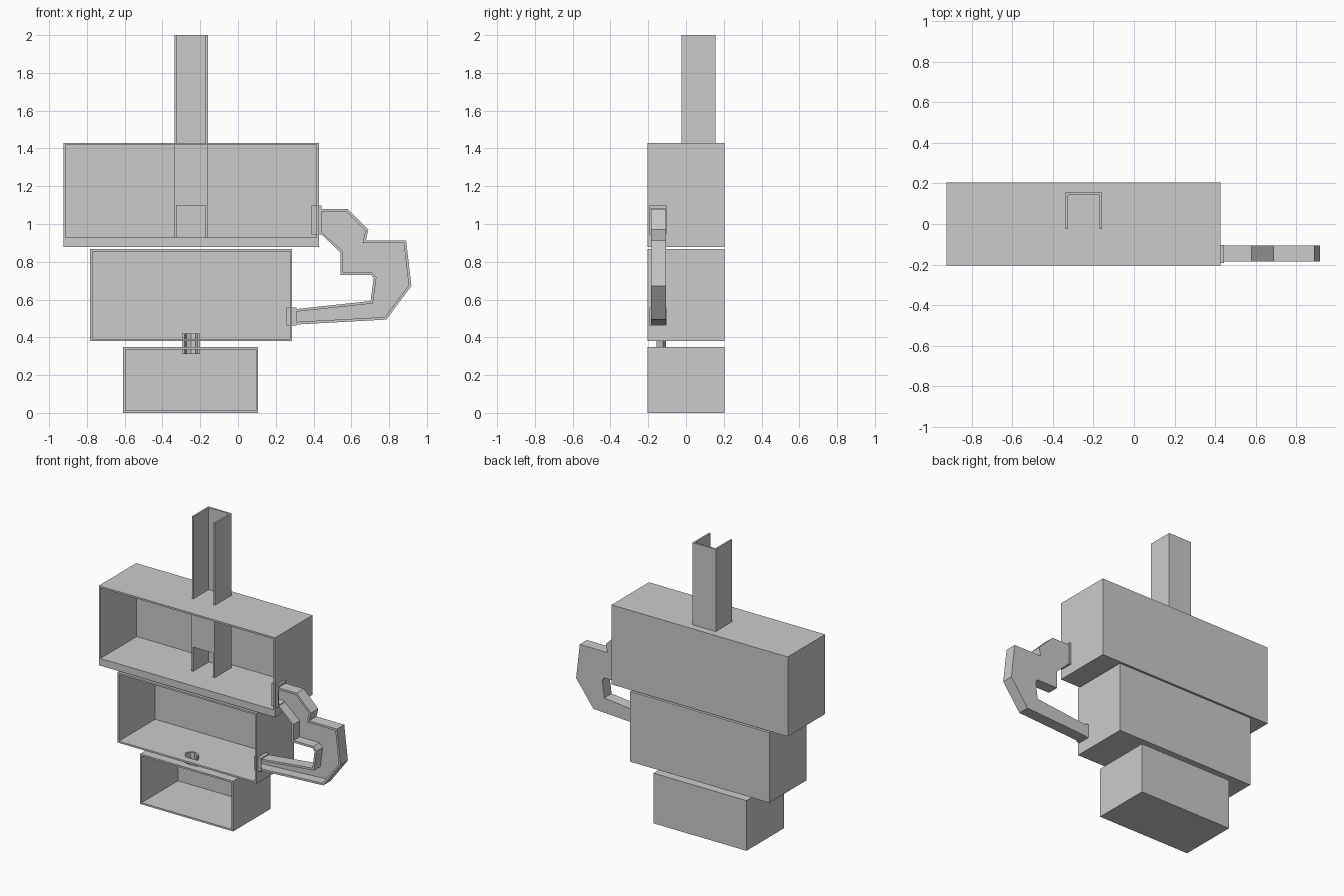
import bpy, bmesh, math
from mathutils import Vector

if "Cube" in bpy.data.objects:
    bpy.data.objects.remove(bpy.data.objects["Cube"])

T = 0.012            # wall thickness
Y0, Y1 = -0.205, 0.205


def solid(name, parts):
    """One object from prisms: (2D profile, axis 'y' or 'z', start, end)."""
    bm = bmesh.new()
    for pts, axis, a, b in parts:
        def at(p, d):
            return (p[0], d, p[1]) if axis == 'y' else (p[0], p[1], d)
        lo = [bm.verts.new(at(p, a)) for p in pts]
        hi = [bm.verts.new(at(p, b)) for p in pts]
        bm.faces.new(lo)
        bm.faces.new(hi[::-1])
        n = len(pts)
        for i in range(n):
            j = (i + 1) % n
            bm.faces.new((lo[j], lo[i], hi[i], hi[j]))
    bmesh.ops.recalc_face_normals(bm, faces=bm.faces[:])
    me = bpy.data.meshes.new(name)
    bm.to_mesh(me)
    bm.free()
    ob = bpy.data.objects.new(name, me)
    bpy.context.collection.objects.link(ob)
    return ob


def rect(x0, x1, z0, z1):
    return [(x0, z0), (x1, z0), (x1, z1), (x0, z1)]


def cut(target, cutter):
    cutter.hide_render = True
    cutter.hide_viewport = True
    m = target.modifiers.new("opening", 'BOOLEAN')
    m.operation = 'DIFFERENCE'
    m.solver = 'EXACT'
    m.object = cutter


def open_box(name, x0, x1, z0, z1, floor=T):
    """Thin chamber that is open towards the front."""
    u = [(x0, Y0), (x1, Y0), (x1, Y1), (x0, Y1)]
    box = solid(name, [(u, 'z', z0, z1)])
    inner = solid(name + "_cutter", [(rect(x0 + T, x1 - T, z0 + floor, z1 - T), 'y', Y0 - 0.1, Y1 - T)])
    cut(box, inner)
    return box


def offset(path, d):
    """Shift an open polyline sideways by d, keeping its end x positions."""
    pts = [Vector(p) for p in path]
    out = []
    for i, p in enumerate(pts):
        dirs = []
        if i > 0:
            dirs.append((p - pts[i - 1]).normalized())
        if i < len(pts) - 1:
            dirs.append((pts[i + 1] - p).normalized())
        norms = [Vector((v.y, -v.x)) for v in dirs]
        m = sum(norms, Vector((0, 0))).normalized()
        q = p + m * d / max(m.dot(norms[0]), 0.4)
        if i in (0, len(pts) - 1):
            q.x = p.x
        out.append(tuple(q))
    return out


# three chambers
upper = open_box("upper_chamber", -0.925, 0.428, 0.878, 1.43, 0.05)
middle = open_box("middle_chamber", -0.783, 0.287, 0.38, 0.867)
lower = open_box("lower_chamber", -0.608, 0.106, 0.0, 0.348)

# chimney: channel with a closed front and a hearth opening inside the chamber
cx0, cx1, cy0, cy1, zf = -0.337, -0.159, -0.025, 0.155, 0.928
channel = [(cx0, cy0), (cx0 + T, cy0), (cx0 + T, cy1 - T), (cx1 - T, cy1 - T),
           (cx1 - T, cy0), (cx1, cy0), (cx1, cy1), (cx0, cy1)]
solid("chimney", [(channel, 'z', zf, 2.0)])
front = [(cx0, zf), (-0.325, zf), (-0.325, 1.097), (-0.173, 1.097),
         (-0.173, zf), (cx1, zf), (cx1, 1.418), (cx0, 1.418)]
solid("chimney_front", [(front, 'y', cy0 - 0.004, cy0)])

# side duct: two bent walls and a back plate
outer = [(0.44, 1.08), (0.58, 1.08), (0.69, 0.97), (0.677, 0.913), (0.89, 0.913),
         (0.918, 0.672), (0.785, 0.494), (0.31, 0.468)]
inner = [(0.44, 0.947), (0.542, 0.85), (0.542, 0.73), (0.702, 0.73),
         (0.718, 0.713), (0.702, 0.592), (0.31, 0.55)]
D0, D1 = -0.186, -0.106
solid("side_duct", [
    (outer + offset(outer, 0.014)[::-1], 'y', D0, D1 - T),
    (inner + offset(inner, -0.014)[::-1], 'y', D0, D1 - T),
    (outer + inner[::-1], 'y', D1 - T, D1)])

# square collars where the duct enters the chambers
for name, box, x0, x1, z0, z1 in (("upper_collar", upper, 0.39, 0.443, 0.944, 1.098),
                                  ("lower_collar", middle, 0.256, 0.311, 0.463, 0.557)):
    ya, yb, w = -0.192, -0.104, 0.015
    foot = [(x0, ya), (x1, ya), (x1, yb), (x0, yb)]
    side = rect(x0, x1, z0, z1)
    solid(name, [(foot, 'z', z0, z0 + w), (foot, 'z', z1 - w, z1),
                 (rect(x0, x1, z0 + w, z1 - w), 'y', ya, ya + 0.008),
                 (rect(x0, x1, z0 + w, z1 - w), 'y', yb - 0.008, yb)])
    hole = solid(name + "_cutter", [(rect(x0 - 0.02, x1 + 0.02, z0 + w / 2, z1 - w / 2),
                                     'y', ya + 0.004, yb - 0.004)])
    cut(box, hole)


# half-round drop pipe between the middle and lower chambers
def arc(r):
    return [(-0.249 + r * math.cos(k * math.pi / 4), -0.155 + r * math.sin(k * math.pi / 4))
            for k in range(5)]


solid("drop_pipe", [(arc(0.048) + arc(0.034)[::-1], 'z', 0.313, 0.42)])
pipe_hole = solid("drop_pipe_cutter", [(arc(0.04), 'z', 0.3, 0.44)])
cut(middle, pipe_hole)
cut(lower, pipe_hole)
